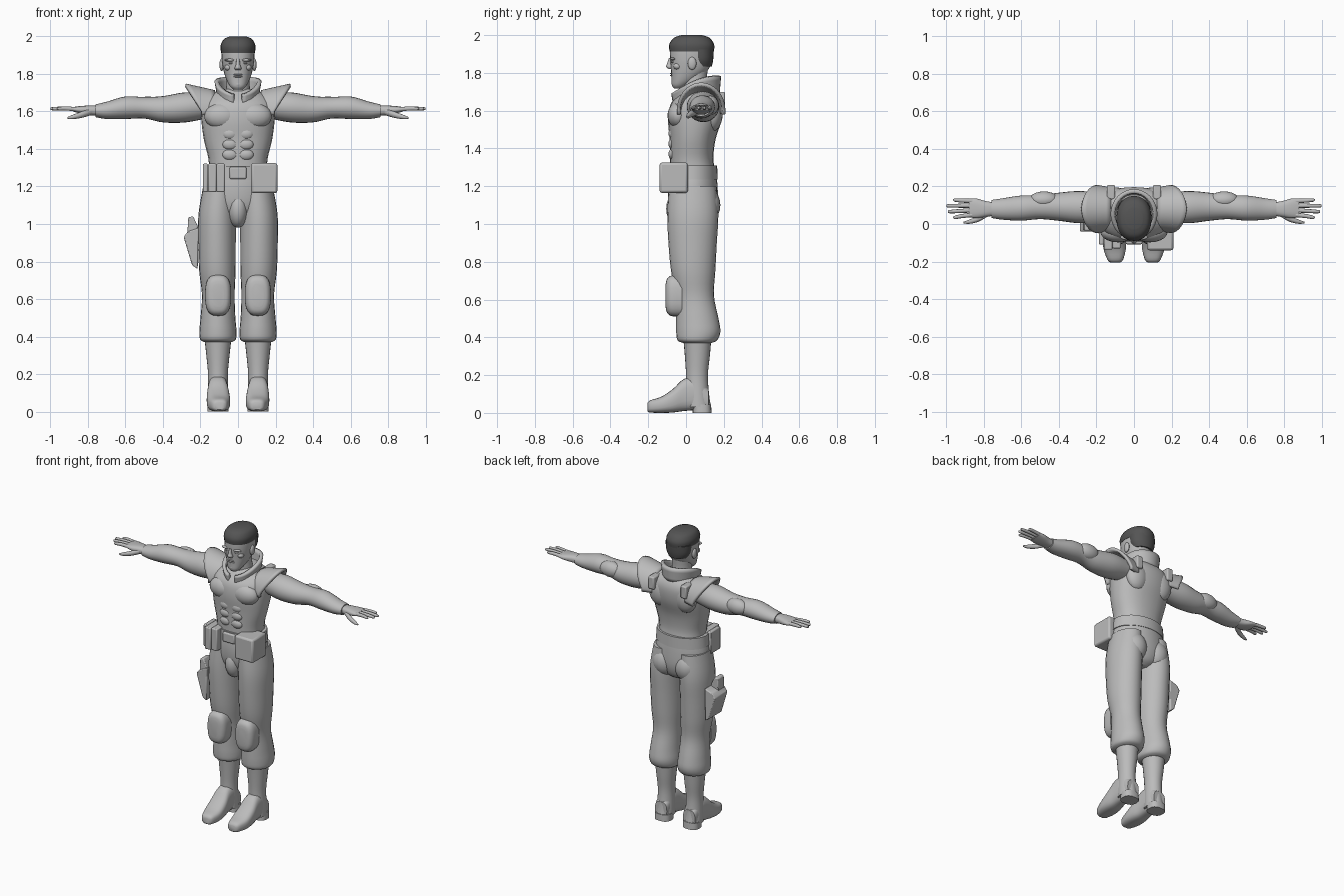
import bpy, bmesh, math
from mathutils import Vector

if "Cube" in bpy.data.objects:
    bpy.data.objects.remove(bpy.data.objects["Cube"])


def material(name, value):
    mat = bpy.data.materials.new(name)
    mat.use_nodes = True
    color = (value, value, value, 1)
    mat.diffuse_color = color
    mat.node_tree.nodes["Principled BSDF"].inputs["Base Color"].default_value = color
    return mat


GREY = material("plain grey", .5)
DARK = material("dark hair grey", .09)


def finish(name, bm, mat, mirror=False, bevel=0, thickness=0, sharp=40):
    """Turn a bmesh into a shaded object with the modifiers it needs."""
    bmesh.ops.recalc_face_normals(bm, faces=bm.faces)
    mesh = bpy.data.meshes.new(name)
    bm.to_mesh(mesh)
    bm.free()
    mesh.materials.append(mat)
    obj = bpy.data.objects.new(name, mesh)
    bpy.context.collection.objects.link(obj)
    if thickness:
        solid = obj.modifiers.new("Thickness", "SOLIDIFY")
        solid.thickness = thickness
        solid.offset = 0
    if bevel:
        mod = obj.modifiers.new("Rounded edges", "BEVEL")
        mod.width = bevel
        mod.segments = 2
    if mirror:
        obj.modifiers.new("Mirror", "MIRROR")
    bpy.ops.object.select_all(action="DESELECT")
    bpy.context.view_layer.objects.active = obj
    obj.select_set(True)
    bpy.ops.object.shade_smooth_by_angle(angle=math.radians(sharp))
    return obj


def smooth_rows(rows, steps=4):
    """Catmull-Rom interpolation of the section rows."""
    result = []
    for i in range(len(rows) - 1):
        a, b, c, d = [Vector(rows[min(max(k, 0), len(rows) - 1)])
                      for k in range(i - 1, i + 3)]
        for s in range(steps):
            t = s / steps
            result.append(b + (c - a) * t / 2 + (a - b * 2.5 + c * 2 - d / 2) * t * t
                          + (b * 3 - a - c * 3 + d) * t ** 3 / 2)
    return result + [Vector(rows[-1])]


def loft(name, axis, rows, mat=GREY, mirror=False, power=2.0, sides=24):
    """Skin sections (position, centre u, centre v, radius u, radius v)."""
    bm = bmesh.new()
    rings = []
    for pos, cu, cv, ru, rv in smooth_rows(rows):
        ring = []
        for k in range(sides):
            angle = math.tau * k / sides
            c, s = math.cos(angle), math.sin(angle)
            u = cu + ru * math.copysign(abs(c) ** (2 / power), c)
            v = cv + rv * math.copysign(abs(s) ** (2 / power), s)
            point = {"x": (pos, u, v), "y": (u, pos, v), "z": (u, v, pos)}[axis]
            ring.append(bm.verts.new(point))
        rings.append(ring)
    for low, high in zip(rings, rings[1:]):
        for k in range(sides):
            n = (k + 1) % sides
            bm.faces.new((low[k], low[n], high[n], high[k]))
    bm.faces.new(rings[0])
    bm.faces.new(rings[-1])
    return finish(name, bm, mat, mirror)


def sheet(name, func, across, along, thickness, mirror=False):
    """Curved plate from a function of two values between zero and one."""
    bm = bmesh.new()
    grid = [[bm.verts.new(func(i / across, j / along)) for j in range(along + 1)]
            for i in range(across + 1)]
    for a, b in zip(grid, grid[1:]):
        for j in range(along):
            bm.faces.new((a[j], a[j + 1], b[j + 1], b[j]))
    return finish(name, bm, GREY, mirror, thickness=thickness)


def blob(name, center, radii, mirror=False, mat=GREY):
    bm = bmesh.new()
    bmesh.ops.create_uvsphere(bm, u_segments=20, v_segments=12, radius=1)
    bmesh.ops.scale(bm, vec=radii, verts=bm.verts)
    bmesh.ops.translate(bm, vec=center, verts=bm.verts)
    return finish(name, bm, mat, mirror)


def box(name, low, high, bevel=.008, mirror=False):
    bm = bmesh.new()
    bmesh.ops.create_cube(bm, size=1)
    low, high = Vector(low), Vector(high)
    bmesh.ops.scale(bm, vec=high - low, verts=bm.verts)
    bmesh.ops.translate(bm, vec=(low + high) / 2, verts=bm.verts)
    return finish(name, bm, GREY, mirror, bevel)


def slab(name, outline, front, back, bevel=.006):
    """Front outline in x and z, extruded through y."""
    bm = bmesh.new()
    face = bm.faces.new([bm.verts.new((x, front, z)) for x, z in outline])
    moved = bmesh.ops.extrude_face_region(bm, geom=[face])["geom"]
    verts = [g for g in moved if isinstance(g, bmesh.types.BMVert)]
    bmesh.ops.translate(bm, vec=(0, back - front, 0), verts=verts)
    return finish(name, bm, GREY, bevel=bevel)


# Torso with chest, stomach and back muscles
loft("torso", "z", [(1.28, 0, .035, .155, .12), (1.35, 0, .03, .158, .115),
                    (1.45, 0, .035, .182, .122), (1.55, 0, .047, .195, .142),
                    (1.63, 0, .057, .195, .14), (1.68, 0, .07, .165, .115),
                    (1.72, 0, .075, .09, .08)], power=2.3)
blob("chest_muscles", (.085, -.04, 1.575), (.095, .058, .07), True)
blob("shoulder_blades", (.095, .14, 1.59), (.08, .055, .1), True)
for row in range(3):
    blob("stomach_muscle", (.042, -.07, 1.37 + row * .055), (.042, .023, .031), True)

# Hips, seat and belt
loft("hips", "z", [(1.3, 0, .035, .16, .122), (1.2, 0, .035, .182, .132),
                   (1.1, 0, .04, .18, .128), (1.03, 0, .045, .12, .1),
                   (1, 0, .045, .05, .06)])
blob("crotch", (0, -.03, 1.08), (.055, .075, .1))
blob("seat", (.085, .09, 1.1), (.088, .092, .105), True)
loft("belt", "z", [(1.235, 0, .035, .182, .132), (1.31, 0, .035, .176, .13)])
box("buckle", (-.045, -.108, 1.24), (.045, -.08, 1.305))

# Pouches on the belt
box("left_pouch", (.07, -.14, 1.165), (.21, .01, 1.325), .012)
for inner, outer, reach in ((-.07, -.115, -.13), (-.115, -.16, -.137), (-.16, -.187, -.11)):
    box("right_pouch", (outer, reach, 1.17), (inner, .0, 1.322), .007)

# Trousers gathered below the knee
loft("trouser_legs", "z", [(1.2, .098, .035, .088, .125), (1.05, .111, .036, .1, .135),
                           (.9, .112, .035, .1, .128), (.75, .11, .038, .097, .117),
                           (.62, .105, .048, .087, .1), (.5, .107, .06, .093, .112),
                           (.43, .107, .065, .099, .117), (.385, .107, .06, .095, .105),
                           (.37, .107, .06, .072, .075)], mirror=True)
loft("knee_pads", "y", [(-.108, .106, .62, .03, .06), (-.1, .106, .62, .053, .09),
                        (-.075, .106, .62, .068, .108), (-.02, .106, .62, .07, .11)],
     mirror=True, power=2.8)

# Boots
loft("boot_shafts", "z", [(.39, .107, .06, .072, .074), (.3, .107, .06, .062, .066),
                          (.2, .107, .058, .053, .058), (.1, .107, .06, .055, .062),
                          (.03, .107, .065, .056, .068)], mirror=True)
loft("boot_feet", "y", [(-.205, .1, .03, .025, .02), (-.19, .1, .034, .042, .032),
                        (-.13, .103, .043, .06, .043), (-.07, .105, .064, .062, .062),
                        (-.01, .107, .095, .055, .085), (.06, .107, .1, .052, .085),
                        (.12, .107, .07, .045, .055)], mirror=True, power=2.8)
loft("boot_heels", "z", [(0, .107, .085, .056, .05), (.045, .107, .085, .055, .048)],
     mirror=True, power=2.6)

# Arms and elbow pads
loft("arms", "x", [(.16, .09, 1.63, .07, .065), (.28, .09, 1.622, .086, .08),
                   (.4, .092, 1.612, .075, .07), (.5, .09, 1.62, .064, .057),
                   (.6, .085, 1.62, .067, .06), (.7, .08, 1.606, .057, .046),
                   (.76, .08, 1.604, .048, .034)], mirror=True)
blob("elbow_pads", (.48, .128, 1.628), (.08, .046, .052), True)

# Hands
loft("palms", "x", [(.74, .08, 1.604, .035, .026), (.79, .08, 1.606, .042, .026),
                    (.84, .084, 1.609, .052, .02), (.88, .086, 1.612, .05, .012)],
     mirror=True, power=2.5)
for finger, tip in enumerate((.965, .992, 1, .965)):
    root = .049 + finger * .0245
    end = .035 + finger * .031
    mid = (root + end) / 2
    loft("fingers", "x", [(.86, root, 1.612, .012, .012), (.92, mid, 1.616, .011, .011),
                          (tip - .01, end, 1.615, .009, .009), (tip, end, 1.615, .003, .004)],
         mirror=True, sides=10)
loft("thumbs", "x", [(.78, .06, 1.6, .02, .018), (.83, .028, 1.584, .016, .017),
                     (.88, .012, 1.571, .011, .012), (.908, .008, 1.566, .004, .005)],
     mirror=True, sides=12)


# Flared shoulder guards with back straps
def shoulder_arch(u, v):
    angle = math.radians(-98 + 196 * u)
    c, s = math.cos(angle), math.sin(angle)
    return (.125 + v * (.07 + .085 * max(c, 0)), .08 + s * (.105 + .015 * v),
            1.6 + c * (.105 + .035 * v))


sheet("shoulder_guards", shoulder_arch, 24, 6, .018, True)
box("shoulder_straps", (.1, .13, 1.615), (.145, .207, 1.7), mirror=True)


# Upright collar, open at the throat
def collar_wall(u, v):
    angle = math.radians(-168 + 336 * u)
    c, s = math.cos(angle), math.sin(angle)
    drop = ((1 - c) / 2) ** 2
    foot, rim = 1.69 - .045 * drop, 1.785 - .095 * drop
    return (s * (.1 + .014 * v), .052 + c * (.115 + .008 * v), foot + (rim - foot) * v)


sheet("collar", collar_wall, 32, 4, .022)

# Neck, head and face
loft("neck", "z", [(1.65, 0, .06, .075, .07), (1.74, 0, .045, .062, .065),
                   (1.82, 0, .05, .06, .065)])
loft("head", "z", [(1.718, 0, -.04, .025, .024), (1.735, 0, -.032, .043, .043),
                   (1.77, 0, -.004, .062, .073), (1.82, 0, .02, .078, .1),
                   (1.88, 0, .026, .087, .111), (1.94, 0, .03, .086, .112),
                   (1.98, 0, .03, .06, .08)], power=2.2)
loft("nose", "z", [(1.82, 0, -.08, .014, .01), (1.832, 0, -.085, .018, .02),
                   (1.85, 0, -.085, .011, .015), (1.88, 0, -.082, .009, .008)], sides=12)
blob("brows", (.04, -.07, 1.874), (.032, .015, .008), True)
blob("eyes", (.036, -.069, 1.858), (.014, .011, .006), True)
blob("cheeks", (.05, -.045, 1.835), (.022, .022, .018), True)
for lip in (1.786, 1.797):
    blob("lip", (0, -.071, lip), (.025, .014, .005))
blob("chin", (0, -.057, 1.745), (.027, .02, .017))
blob("ears", (.087, .032, 1.85), (.012, .023, .034), True)

# Cropped hair
loft("hair", "z", [(1.912, 0, .03, .09, .117), (1.95, 0, .03, .093, .119),
                   (1.985, 0, .03, .076, .095), (2, 0, .03, .045, .055)], DARK, power=2.2)
loft("back_hair", "z", [(1.835, 0, .08, .066, .057), (1.87, 0, .079, .083, .065),
                        (1.925, 0, .077, .089, .07)], DARK)

# Thigh holster and pistol grip
slab("holster", [(-.215, .76), (-.245, .78), (-.29, .93), (-.268, .96), (-.21, .98)],
     -.04, .1)
slab("pistol_grip", [(-.21, .95), (-.27, .95), (-.265, 1.035), (-.24, 1.042), (-.215, .99)],
     -.035, .035)
box("holster_strap", (-.225, .0, .86), (-.19, .06, .9))
